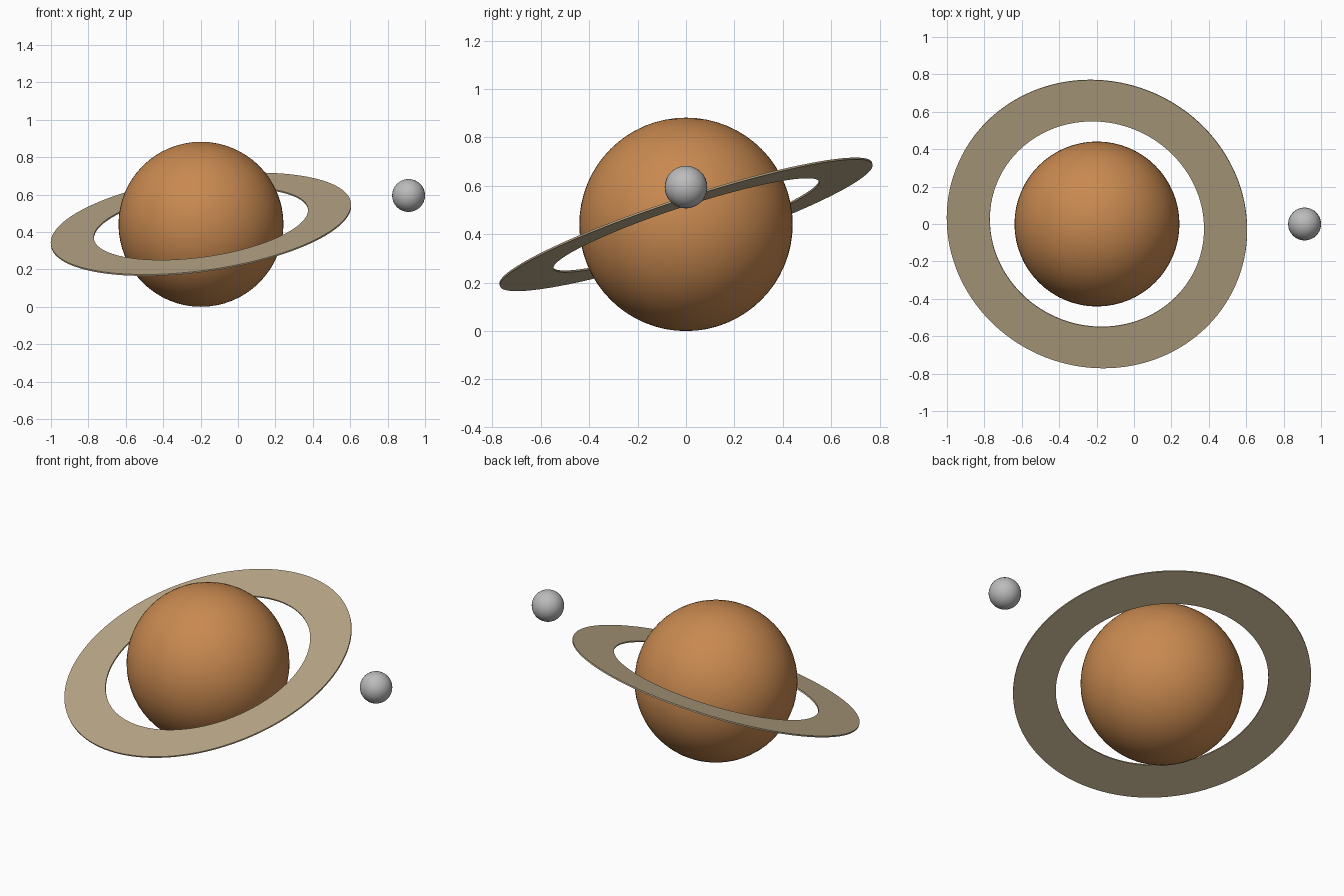
import bpy, bmesh, math

if "Cube" in bpy.data.objects:
    bpy.data.objects.remove(bpy.data.objects["Cube"])


def material(name, rgb):
    m = bpy.data.materials.new(name)
    m.diffuse_color = (*rgb, 1.0)
    m.use_nodes = True
    m.node_tree.nodes["Principled BSDF"].inputs["Base Color"].default_value = m.diffuse_color
    return m


def sphere(name, centre, radius, segments, rings, mat):
    bpy.ops.mesh.primitive_uv_sphere_add(segments=segments, ring_count=rings,
                                         radius=radius, location=centre)
    ob = bpy.context.object
    ob.name = name
    ob.data.materials.append(mat)
    bpy.ops.object.shade_smooth()
    return ob


def flat_ring(name, centre, tilt, inner, outer, thickness, segments, mat):
    # Rectangular cross-section swept around the local z axis
    h = thickness / 2
    section = [(inner, -h), (outer, -h), (outer, h), (inner, h)]
    bm = bmesh.new()
    loops = []
    for i in range(segments):
        a = 2 * math.pi * i / segments
        loops.append([bm.verts.new((r * math.cos(a), r * math.sin(a), z))
                      for r, z in section])
    for i in range(segments):
        p, q = loops[i], loops[(i + 1) % segments]
        for j in range(4):
            k = (j + 1) % 4
            bm.faces.new((p[j], q[j], q[k], p[k]))
    bmesh.ops.recalc_face_normals(bm, faces=bm.faces)
    mesh = bpy.data.meshes.new(name)
    bm.to_mesh(mesh)
    bm.free()
    ob = bpy.data.objects.new(name, mesh)
    bpy.context.collection.objects.link(ob)
    ob.location = centre
    ob.rotation_euler = tilt
    mesh.materials.append(mat)
    bpy.ops.object.select_all(action='DESELECT')
    ob.select_set(True)
    bpy.context.view_layer.objects.active = ob
    bpy.ops.object.shade_smooth_by_angle(angle=math.radians(30))
    return ob


rust = material("rust_orange", (0.58, 0.25, 0.08))
sand = material("dusty_sand", (0.50, 0.40, 0.25))
grey = material("stone_grey", (0.50, 0.50, 0.50))

CENTRE = (-0.198, 0.0, 0.441)

# Planet body
sphere("planet", CENTRE, 0.441, 64, 32, rust)

# Tilted ring around the planet
flat_ring("planet_ring", CENTRE, (math.radians(18), math.radians(-8), 0),
          0.578, 0.81, 0.008, 128, sand)

# Small moon
sphere("moon", (0.912, 0.0, 0.595), 0.088, 32, 16, grey)
